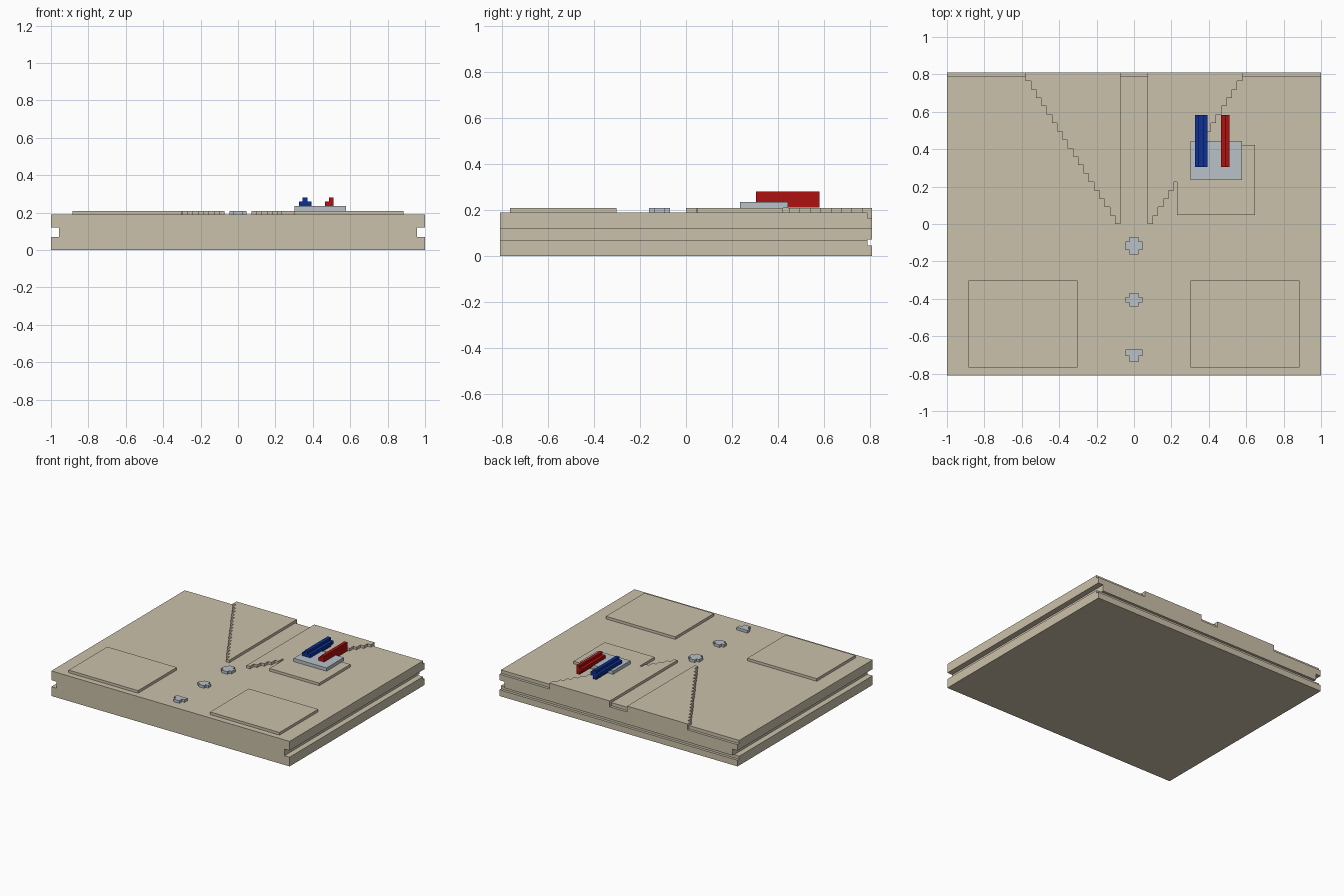
import bpy, bmesh

if "Cube" in bpy.data.objects:
    bpy.data.objects.remove(bpy.data.objects["Cube"])


def material(name, rgb):
    m = bpy.data.materials.new(name)
    m.diffuse_color = (*rgb, 1)
    m.use_nodes = True
    m.node_tree.nodes["Principled BSDF"].inputs["Base Color"].default_value = m.diffuse_color
    return m


BEIGE = material("beige cloth", (0.60, 0.535, 0.405))
GREY = material("light grey", (0.48, 0.535, 0.58))
RED = material("red", (0.43, 0.005, 0.005))
BLUE = material("blue", (0.004, 0.03, 0.305))


def prism(name, outline, z0, z1, mat):
    """Extrude an (x, y) outline from z0 to z1."""
    bm = bmesh.new()
    face = bm.faces.new([bm.verts.new((x, y, z0)) for x, y in outline])
    geo = bmesh.ops.extrude_face_region(bm, geom=[face])["geom"]
    for v in geo:
        if isinstance(v, bmesh.types.BMVert):
            v.co.z = z1
    bmesh.ops.recalc_face_normals(bm, faces=bm.faces)
    mesh = bpy.data.meshes.new(name)
    bm.to_mesh(mesh)
    bm.free()
    mesh.materials.append(mat)
    ob = bpy.data.objects.new(name, mesh)
    bpy.context.collection.objects.link(ob)
    return ob


def box(name, x0, x1, y0, y1, z0, z1, mat):
    return prism(name, [(x0, y0), (x1, y0), (x1, y1), (x0, y1)], z0, z1, mat)


def boolean(ob, tool, op):
    mod = ob.modifiers.new("bool", "BOOLEAN")
    mod.object, mod.operation, mod.solver = tool, op, "EXACT"
    bpy.context.view_layer.objects.active = ob
    bpy.ops.object.modifier_apply(modifier=mod.name)
    bpy.data.objects.remove(tool)


# Folded body with fold grooves on both sides and the back
body = box("folded_body", -1, 1, -0.81, 0.81, 0, 0.19, BEIGE)
for s in (-1, 1):
    x0, x1 = sorted((s * 0.957, s * 1.1))
    boolean(body, box("cutter", x0, x1, -1, 1, 0.07, 0.12, BEIGE), "DIFFERENCE")
boolean(body, box("cutter", -1.2, 1.2, 0.79, 1, 0.047, 0.072, BEIGE), "DIFFERENCE")
boolean(body, box("cutter", -1.2, 1.2, 0.79, 1, 0.165, 0.3, BEIGE), "DIFFERENCE")

# Stepped lapels, folding down over the back edge
N = 18
lapels = {}
for s, side in ((-1, "left"), (1, "right")):
    pts = [(s * 0.073, 0.81), (s * 0.073, 0)]
    for k in range(N):
        x = s * (0.073 + 0.507 * (k + 1) / N)
        pts += [(x, 0.81 * k / N), (x, 0.81 * (k + 1) / N)]
    lapels[s] = prism(side + "_lapel", pts, 0.19, 0.21, BEIGE)
    x0, x1 = sorted((s * 0.073, s * 0.58))
    boolean(lapels[s], box("fold", x0, x1, 0.79, 0.81, 0.165, 0.21, BEIGE), "UNION")
    # Lower pockets
    x0, x1 = sorted((s * 0.302, s * 0.885))
    box(side + "_pocket", x0, x1, -0.766, -0.303, 0.19, 0.21, BEIGE)

# Breast pocket, joined flush with the right lapel
boolean(lapels[1], box("patch", 0.23, 0.648, 0.048, 0.422, 0.19, 0.21, BEIGE), "UNION")

# Pocket insert
box("pocket_insert", 0.302, 0.578, 0.235, 0.443, 0.21, 0.235, GREY)


# Buttons: stepped crosses; the lowest has a flat back
def button(name, y0, y1, ya, yb):
    w, n = 0.045, 0.024
    pts = [(-n, y0), (n, y0), (n, ya), (w, ya), (w, yb)]
    pts += [(n, yb), (n, y1), (-n, y1), (-n, yb)] if yb < y1 else []
    pts += [(-w, yb), (-w, ya), (-n, ya)]
    prism(name, pts, 0.19, 0.21, GREY)


button("upper_button", -0.162, -0.07, -0.14, -0.093)
button("middle_button", -0.44, -0.37, -0.42, -0.39)
button("lower_button", -0.738, -0.672, -0.705, -0.672)


# Pens: wide middle layer with a narrow rib above and below
def pen(name, x0, x1, r0, r1, mat):
    ob = box(name, x0, x1, 0.304, 0.582, 0.235, 0.26, mat)
    for z0, z1 in ((0.211, 0.24), (0.255, 0.28)):
        boolean(ob, box("rib", r0, r1, 0.304, 0.582, z0, z1, mat), "UNION")


pen("blue_pen", 0.325, 0.394, 0.346, 0.372, BLUE)
pen("red_pen", 0.464, 0.51, 0.486, 0.51, RED)
